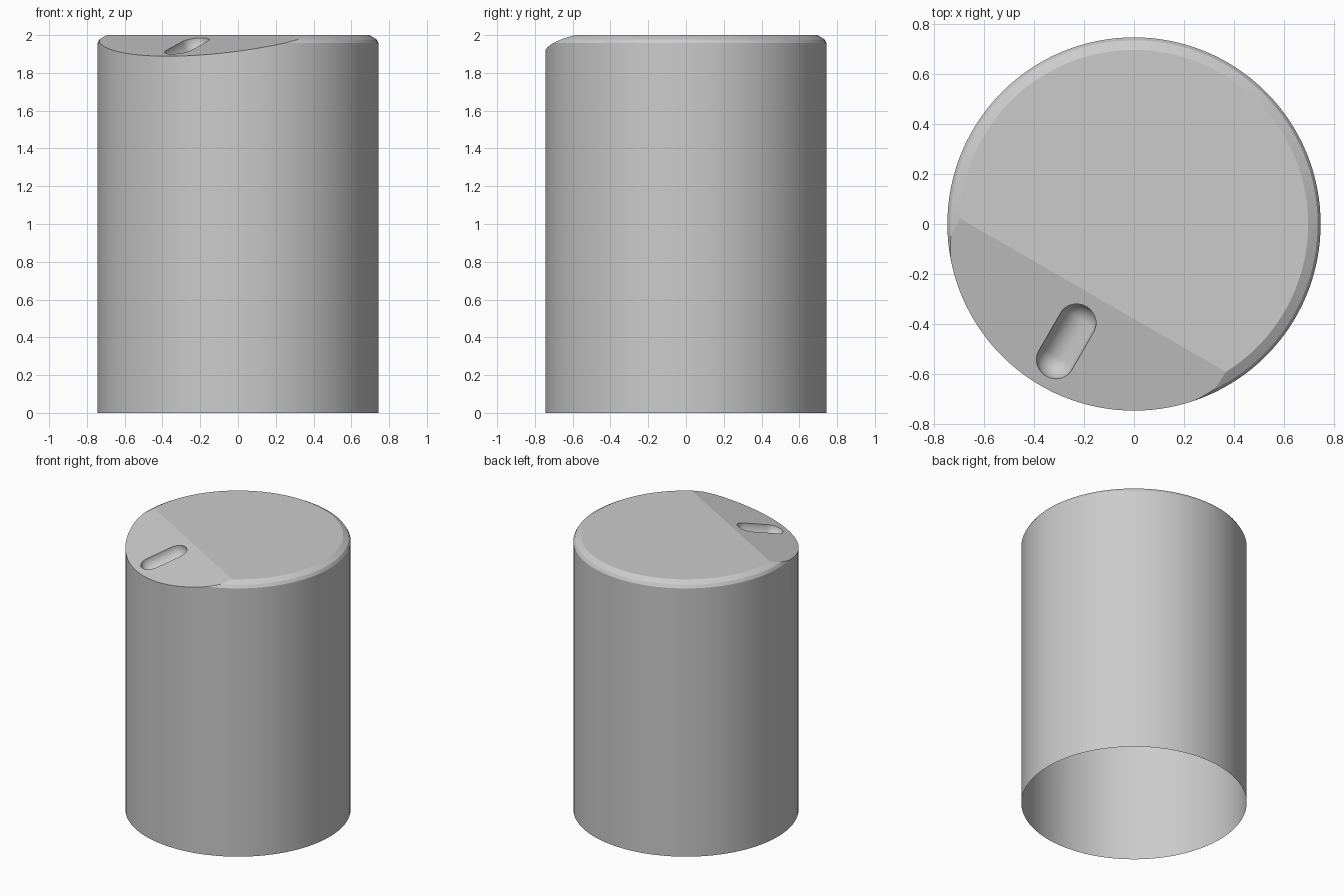
import bpy, bmesh, math
from mathutils import Vector, Matrix

if "Cube" in bpy.data.objects:
    bpy.data.objects.remove(bpy.data.objects["Cube"])

R, H, N = 0.745, 2.0, 128
SLOPE = math.radians(15)
OUT = Vector((-0.5, -math.sqrt(3) / 2, 0))       # downhill direction of the sloped flat
EDGE = 0.328                                      # distance of the flat's top edge from the axis

grey = bpy.data.materials.new("light_grey")
grey.diffuse_color = (0.6, 0.6, 0.6, 1)
grey.use_nodes = True
grey.node_tree.nodes["Principled BSDF"].inputs["Base Color"].default_value = grey.diffuse_color


def lathe(name, profile, n):
    """Closed solid of revolution; radius 0 marks a pole."""
    bm = bmesh.new()
    rings = []
    for r, z in profile:
        if r == 0:
            rings.append([bm.verts.new((0, 0, z))] * n)
        else:
            rings.append([bm.verts.new((r * math.cos(2 * math.pi * i / n),
                                        r * math.sin(2 * math.pi * i / n), z)) for i in range(n)])
    for a, b in zip(rings, rings[1:]):
        for i in range(n):
            j = (i + 1) % n
            bm.faces.new(list(dict.fromkeys((a[i], a[j], b[j], b[i]))))
    for ring in (rings[0], rings[-1]):
        if ring[0] is not ring[1]:
            bm.faces.new(ring)
    bmesh.ops.recalc_face_normals(bm, faces=bm.faces)
    me = bpy.data.meshes.new(name)
    me.materials.append(grey)
    ob = bpy.data.objects.new(name, me)
    bpy.context.collection.objects.link(ob)
    return ob, bm


# Round body with a softened top rim, cut by the sloped flat
body, bm = lathe("round_body", [(R, 0), (R, 1.957), (0.733, 1.978), (0.695, H)], N)
normal = OUT * math.sin(SLOPE) + Vector((0, 0, math.cos(SLOPE)))
cut = bmesh.ops.bisect_plane(bm, geom=bm.verts[:] + bm.edges[:] + bm.faces[:], dist=1e-6,
                             plane_co=OUT * EDGE + Vector((0, 0, H)), plane_no=normal,
                             clear_outer=True)
bmesh.ops.holes_fill(bm, edges=[e for e in bm.edges if e.is_boundary])
bmesh.ops.recalc_face_normals(bm, faces=bm.faces)
bm.to_mesh(body.data)
bm.free()

# Capsule cutter lying in the sloped flat
r, half, K = 0.076, 0.09, 12
arc = [(r * math.cos(a), half + r * math.sin(a))
       for a in [math.pi / 2 * i / K for i in range(K)]] + [(0, half + r)]
capsule, cb = lathe("slot_cutter", [(x, -z) for x, z in reversed(arc)] + arc, 48)
axis = OUT * math.cos(SLOPE) - Vector((0, 0, math.sin(SLOPE)))
side = normal.cross(axis)
d = 0.541
centre = OUT * d + Vector((0, 0, H - (d - EDGE) * math.tan(SLOPE)))
rot = Matrix((side, axis.cross(side), axis)).transposed().to_4x4()
cb.transform(Matrix.Translation(centre) @ rot)
cb.to_mesh(capsule.data)
cb.free()

mod = body.modifiers.new("slot", 'BOOLEAN')
mod.operation, mod.solver, mod.object = 'DIFFERENCE', 'EXACT', capsule
bpy.context.view_layer.objects.active = body
body.select_set(True)
bpy.ops.object.modifier_apply(modifier=mod.name)
bpy.data.objects.remove(capsule)

# Open underside
bm = bmesh.new()
bm.from_mesh(body.data)
bmesh.ops.delete(bm, geom=[f for f in bm.faces if all(v.co.z < 1e-4 for v in f.verts)],
                 context='FACES_ONLY')
bm.to_mesh(body.data)
bm.free()
bpy.ops.object.shade_smooth_by_angle(angle=math.radians(14))
